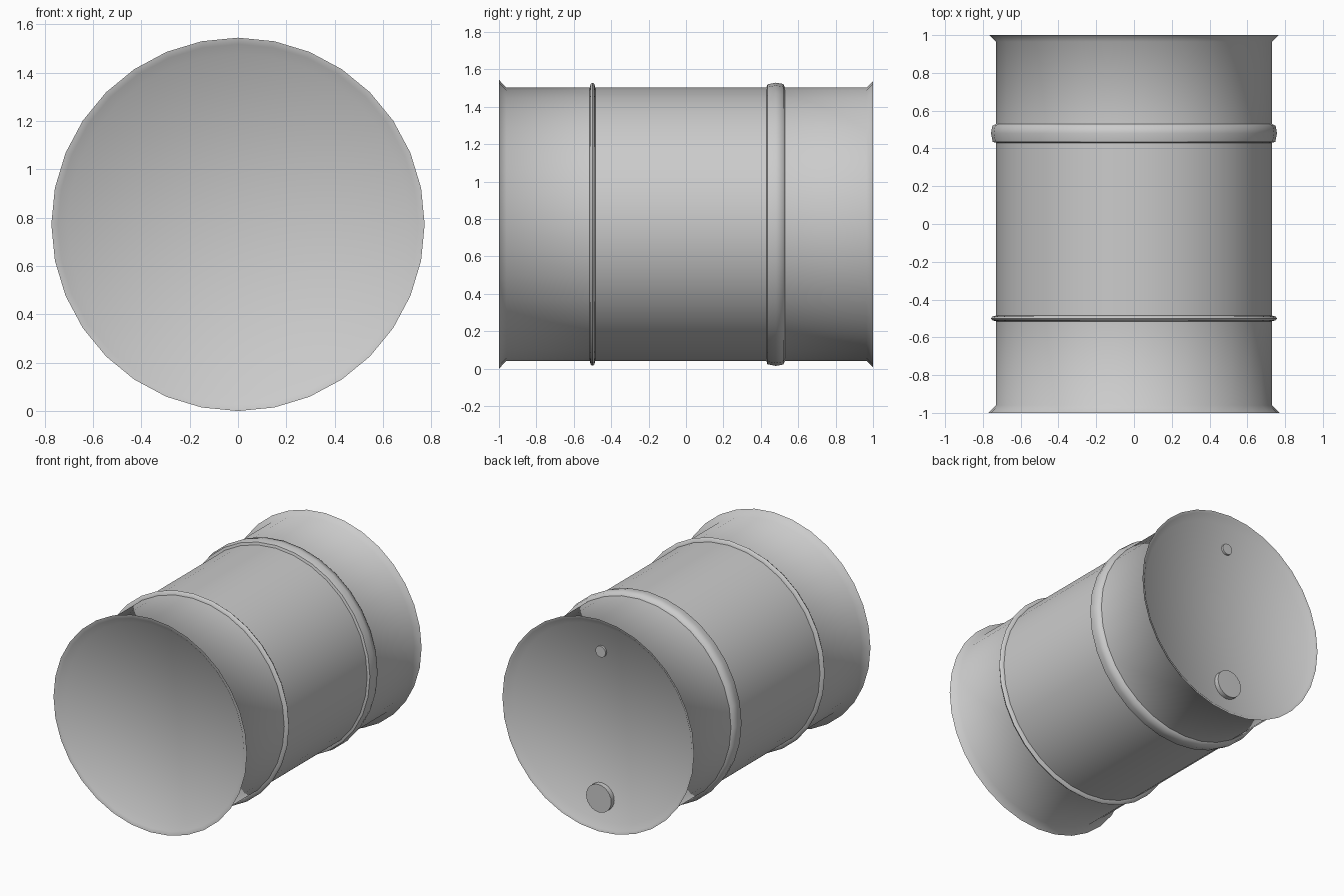
import bpy, bmesh
from math import sin, cos, pi, radians

if "Cube" in bpy.data.objects:
    bpy.data.objects.remove(bpy.data.objects["Cube"])

SIDES = 32
AXIS_Z = 0.772


def finish(obj, angle):
    bpy.ops.object.select_all(action='DESELECT')
    obj.select_set(True)
    bpy.context.view_layer.objects.active = obj
    bpy.ops.object.shade_smooth_by_angle(angle=radians(angle))


def lathe(name, profile, x=0, z=AXIS_Z, sides=SIDES, angle=60):
    """Spin (y, radius) points about an axis parallel to y; zero radius closes an end."""
    bm = bmesh.new()
    rings = []
    for y, r in profile:
        if r == 0:
            rings.append([bm.verts.new((x, y, z))] * sides)
        else:
            rings.append([bm.verts.new((x + r * sin(2 * pi * i / sides), y,
                                        z + r * cos(2 * pi * i / sides)))
                          for i in range(sides)])
    for a, b in zip(rings, rings[1:]):
        for i in range(sides):
            j = (i + 1) % sides
            bm.faces.new(dict.fromkeys((a[i], a[j], b[j], b[i])))
    bmesh.ops.recalc_face_normals(bm, faces=bm.faces)
    mesh = bpy.data.meshes.new(name)
    bm.to_mesh(mesh)
    bm.free()
    obj = bpy.data.objects.new(name, mesh)
    bpy.context.collection.objects.link(obj)
    finish(obj, angle)
    return obj


# Drum shell: recessed heads, flared rims, narrow and wide rolling hoops
lathe("drum_shell", [
    (-0.96, 0), (-0.96, 0.705), (-0.995, 0.745), (-1.0, 0.772), (-0.96, 0.73),
    (-0.515, 0.73), (-0.51, 0.75), (-0.5, 0.757), (-0.49, 0.75), (-0.485, 0.73),
    (0.43, 0.73), (0.435, 0.748), (0.48, 0.757), (0.52, 0.75), (0.53, 0.73),
    (0.965, 0.73), (1.0, 0.765), (0.995, 0.745), (0.96, 0.705), (0.96, 0),
])

# Filler caps on the back head
for name, dz, radius, outer in (("large_bung", -0.53, 0.1, 0.995),
                                ("small_bung", 0.52, 0.04, 0.975)):
    lathe(name, [(0.95, 0), (0.95, radius), (outer, radius), (outer, 0)],
          z=AXIS_Z + dz, sides=24, angle=30)
